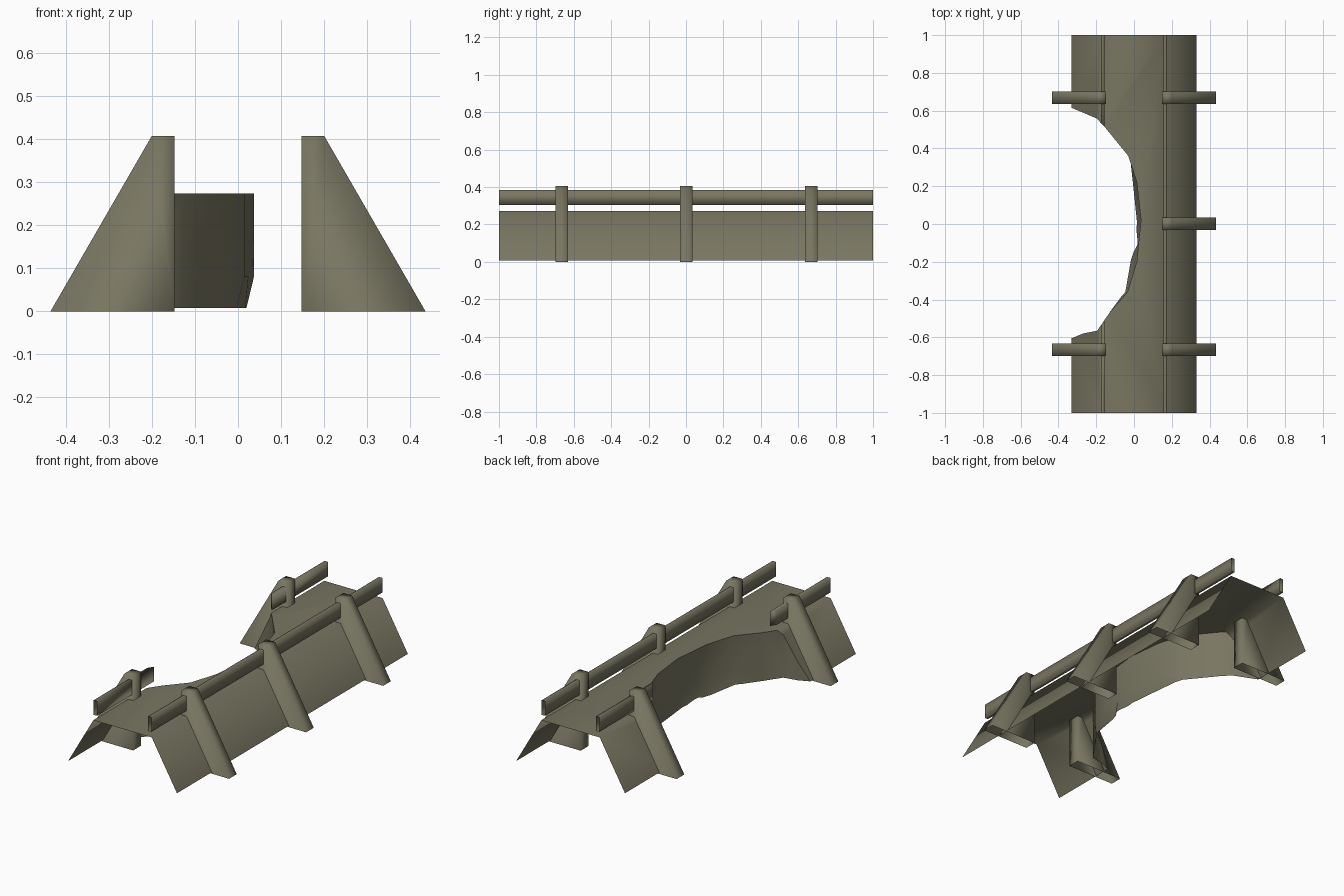
import bpy, bmesh, math

if "Cube" in bpy.data.objects:
    bpy.data.objects.remove(bpy.data.objects["Cube"])

# single drab olive colour
olive = bpy.data.materials.new("drab_olive")
olive.diffuse_color = (0.19, 0.18, 0.12, 1)
olive.use_nodes = True
olive.node_tree.nodes["Principled BSDF"].inputs["Base Color"].default_value = olive.diffuse_color


def loft(name, rings):
    """Closed solid through rings of 3D points."""
    bm = bmesh.new()
    vs = [[bm.verts.new(p) for p in r] for r in rings]
    n = len(rings[0])
    for a, b in zip(vs, vs[1:]):
        for i in range(n):
            j = (i + 1) % n
            bm.faces.new((a[i], a[j], b[j], b[i]))
    bm.faces.new(vs[0])
    bm.faces.new(vs[-1])
    bmesh.ops.recalc_face_normals(bm, faces=bm.faces)
    me = bpy.data.meshes.new(name)
    bm.to_mesh(me)
    bm.free()
    me.materials.append(olive)
    ob = bpy.data.objects.new(name, me)
    bpy.context.collection.objects.link(ob)
    return ob


def prism(name, profile, y0, y1):
    return loft(name, [[(x, y, z) for x, z in profile] for y in (y0, y1)])


def smooth(ob, degrees):
    bpy.ops.object.select_all(action='DESELECT')
    ob.select_set(True)
    bpy.context.view_layer.objects.active = ob
    bpy.ops.object.shade_smooth_by_angle(angle=math.radians(degrees))


def cut(ob, cutter):
    m = ob.modifiers.new("bite", 'BOOLEAN')
    m.operation = 'DIFFERENCE'
    m.solver = 'EXACT'
    m.object = cutter
    bpy.context.view_layer.update()
    dg = bpy.context.evaluated_depsgraph_get()
    me = bpy.data.meshes.new_from_object(ob.evaluated_get(dg))
    ob.modifiers.clear()
    ob.data = me


def open_up(ob, ends, floor):
    """Remove end caps at y = +-1 and/or the flat underside; split crater edges."""
    bm = bmesh.new()
    bm.from_mesh(ob.data)
    bm.normal_update()
    gone = [f for f in bm.faces
            if (ends and abs(f.normal.y) > .99 and abs(f.calc_center_median().y) > .99)
            or (floor is not None and all(v.co.z < floor for v in f.verts))]
    bmesh.ops.delete(bm, geom=gone, context='FACES')
    # keep the crater wall crisp against deck and slopes
    for e in bm.edges:
        if floor is not None and ends and len(e.link_faces) == 2:
            a, b = (f.normal.z > .4 for f in e.link_faces)
            e.smooth = a == b
    bm.to_mesh(ob.data)
    bm.free()


# ragged crater outline on the left side: lower and upper edge
low = [(-.6, .62), (-.33, .615), (-.2, .56), (-.16, .52), (-.03, .36),
       (-.012, .2), (.008, 0), (.018, -.1), (-.01, -.13), (-.05, -.36),
       (-.13, -.47), (-.195, -.565), (-.27, -.58), (-.33, -.605), (-.6, -.62)]
high = list(low)
high[5:10] = [(.015, .22), (.037, .02), (.024, -.1), (.015, -.2), (-.035, -.36)]
crater = loft("crater_cutter", [[(x, y, z) for x, y in r]
                                for r, z in ((low, -.02), (high, .08), (high, .6))])
crater.hide_render = True

# deck with sloping sides, bitten by the crater, open below and at the ends
deck = prism("deck_shell", [(-.33, .008), (-.177, .273), (.177, .273), (.33, .008)], -1, 1)
cut(deck, crater)
open_up(deck, True, .009)
smooth(deck, 61)

# rails and buttress posts on both sides
for side, s in (("left", -1), ("right", 1)):
    rail = prism(side + "_rail", [(s * x, z) for x, z in
                 ((.155, .303), (.155, .383), (.175, .383), (.175, .303))], -1, 1)
    if s < 0:
        cut(rail, crater)
    open_up(rail, True, None)
    smooth(rail, 100)
    for i, y in enumerate((-.665, .002, .669)):
        if s < 0 and i == 1:
            continue  # middle left post is missing in the crater
        post = prism(f"{side}_post_{i + 1}", [(s * x, z) for x, z in
                     ((.147, 0), (.147, .407), (.2, .407), (.435, 0))], y - .033, y + .033)
        open_up(post, False, .001)
        smooth(post, 130)

bpy.data.objects.remove(crater)
